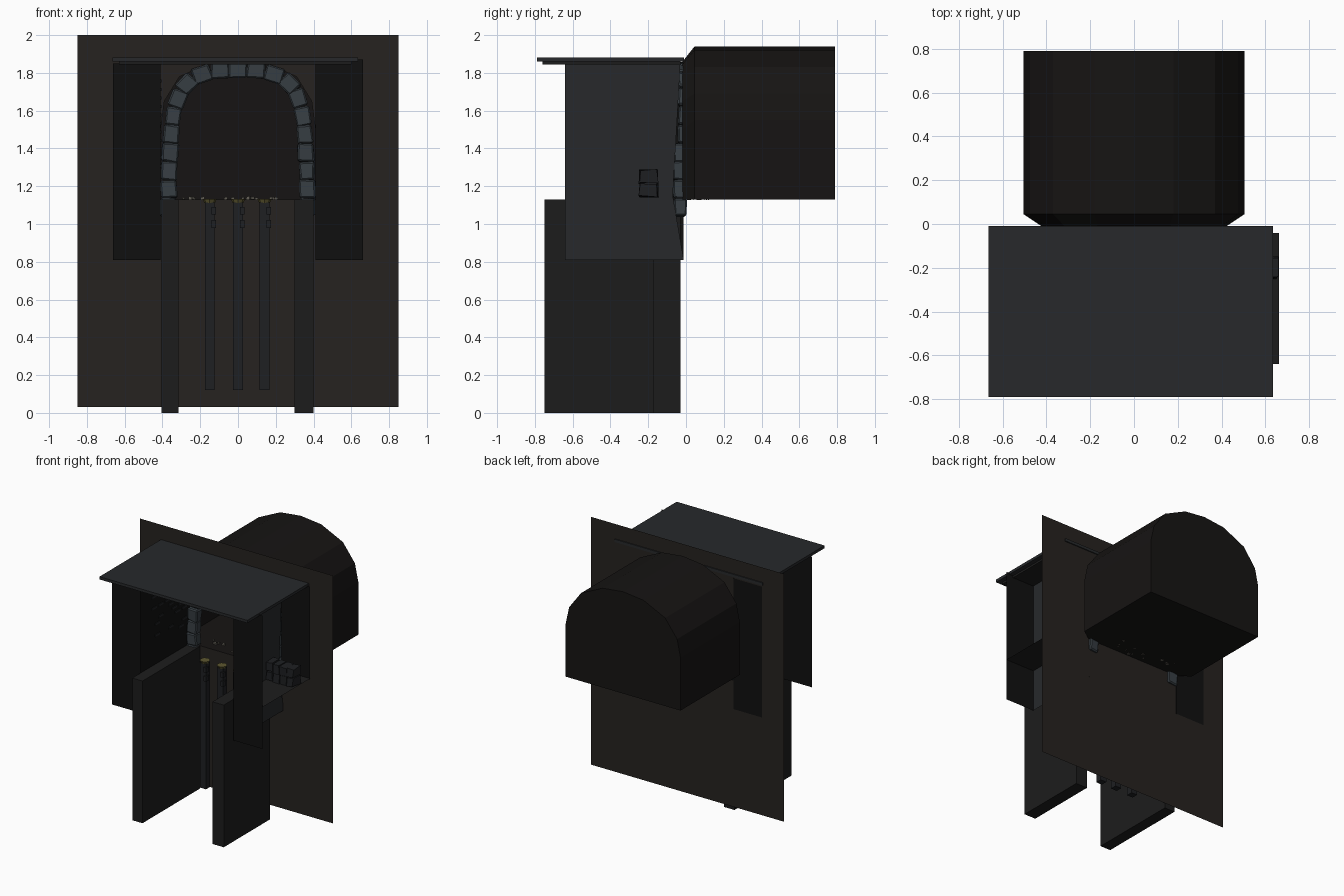
import bpy, bmesh, math, random
from mathutils import Vector, Matrix

if "Cube" in bpy.data.objects:
    bpy.data.objects.remove(bpy.data.objects["Cube"])

random.seed(4)


def mat(name, r, g, b):
    m = bpy.data.materials.new(name)
    m.diffuse_color = (r, g, b, 1)
    m.use_nodes = True
    m.node_tree.nodes["Principled BSDF"].inputs["Base Color"].default_value = m.diffuse_color
    return m


WALL = mat("brown_plaster", .019, .016, .014)
BLACK = mat("soot", .005, .005, .005)
CAVE = mat("dark_clay", .008, .007, .0065)
SLATE = mat("slate", .02, .022, .024)
STONE = mat("stone", .038, .048, .056)
IRON = mat("iron", .013, .014, .016)
GOLD = mat("brass", .11, .095, .03)
EMBER = mat("pale_ash", .12, .11, .09)
DARK = mat("dark_slate", .012, .012, .012)


def finish(bm, name, m):
    bmesh.ops.recalc_face_normals(bm, faces=bm.faces)
    me = bpy.data.meshes.new(name)
    bm.to_mesh(me)
    bm.free()
    me.materials.append(m)
    ob = bpy.data.objects.new(name, me)
    bpy.context.collection.objects.link(ob)
    return ob


def add_box(bm, x0, x1, y0, y1, z0, z1, rot=None, jitter=0):
    c = Vector(((x0 + x1) / 2, (y0 + y1) / 2, (z0 + z1) / 2))
    M = Matrix.Translation(c) @ (rot or Matrix()) @ Matrix.Diagonal((x1 - x0, y1 - y0, z1 - z0, 1))
    verts = bmesh.ops.create_cube(bm, size=1, matrix=M)["verts"]
    for v in verts:
        v.co += Vector([random.uniform(-jitter, jitter) for _ in range(3)])


def box(name, m, *dims):
    bm = bmesh.new()
    add_box(bm, *dims)
    return finish(bm, name, m)


def sheets(name, m, *quads):
    bm = bmesh.new()
    for q in quads:
        bm.faces.new([bm.verts.new(p) for p in q])
    bmesh.ops.remove_doubles(bm, verts=bm.verts, dist=.0005)
    return finish(bm, name, m)


def front_sheet(x0, x1, y, z0, z1):
    return [(x0, y, z0), (x1, y, z0), (x1, y, z1), (x0, y, z1)]


def side_sheet(x, y0, y1, z0, z1):
    return [(x, y0, z0), (x, y1, z0), (x, y1, z1), (x, y0, z1)]


def mirror_profile(half):
    return half + [(-x, z) for x, z in reversed(half) if x]


Y = -.018  # plane of the chimney wall
opening = mirror_profile([(.41, 1.13), (.41, 1.5), (.39, 1.65), (.31, 1.78), (.16, 1.845), (0, 1.86)])
vault = mirror_profile([(.505, 1.13), (.505, 1.55), (.475, 1.69), (.37, 1.83), (.18, 1.92), (0, 1.94)])

# Chimney wall with arched hole
bm = bmesh.new()
edges = []
for loop in (opening, [(-.85, .03), (.85, .03), (.85, 2), (-.85, 2)]):
    vs = [bm.verts.new((x, Y, z)) for x, z in loop]
    edges += [bm.edges.new((vs[i - 1], vs[i])) for i in range(len(vs))]
bmesh.ops.triangle_fill(bm, edges=edges, use_beauty=True, normal=(0, -1, 0))
finish(bm, "chimney_wall", WALL)

# Vaulted oven chamber, open at the front
bm = bmesh.new()
rings = [[bm.verts.new((x, y, z)) for x, z in prof]
         for prof, y in ((opening, Y), (vault, .045), (vault, .79))]
for a, b in zip(rings, rings[1:]):
    for i in range(len(a)):
        bm.faces.new((a[i - 1], a[i], b[i], b[i - 1]))
bm.faces.new(rings[-1])
finish(bm, "oven_chamber", CAVE)

# Arch stones laid along a centre line
half = [(.37, 1.04), (.365, 1.3), (.348, 1.58), (.31, 1.70), (.24, 1.775), (.14, 1.808), (0, 1.818)]
line = [Vector((x, 0, z)) for x, z in mirror_profile(half)]
total = sum((b - a).length for a, b in zip(line, line[1:]))


def along(d):
    for a, b in zip(line, line[1:]):
        n = (b - a).length
        if d <= n:
            return a + (b - a) * d / n
        d -= n
    return line[-1].copy()


bm = bmesh.new()
count = 21
for i in range(count):
    p, q = along(total * i / count), along(total * (i + 1) / count)
    c, t = (p + q) / 2, q - p
    rot = Matrix.Rotation(math.atan2(t.x, t.z) + random.uniform(-.06, .06), 4, 'Y')
    depth = -.066 if c.z < 1.46 else -.04
    w = random.uniform(.038, .044)
    h = t.length / 2
    add_box(bm, c.x - w, c.x + w, depth, .002, c.z - h, c.z + h, rot, .005)
ob = finish(bm, "arch_stones", STONE)
bev = ob.modifiers.new("chipped_edges", 'BEVEL')
bev.width = .008
bev.segments = 1

# Canopy slab and its underside
box("canopy_slab", SLATE, -.665, .635, -.79, -.01, 1.86, 1.882)
box("canopy_underside", DARK, -.63, .60, -.76, -.03, 1.845, 1.86)

# Side recesses: front, inner and back sheets
sheets("left_recess", BLACK, front_sheet(-.662, -.41, -.64, .81, 1.85),
       side_sheet(-.41, -.64, -.012, .81, 1.85), front_sheet(-.662, -.41, -.012, .81, 1.85))
sheets("right_recess", BLACK, front_sheet(.41, .662, -.64, .81, 1.87),
       front_sheet(.41, .662, -.04, 1.13, 1.87))
sheets("right_inner_panel", SLATE, [(.41, -.64, .81), (.41, -.012, .81), (.41, -.07, 1.15),
                                    (.41, -.03, 1.85), (.41, -.64, 1.85)])
sheets("right_shelf", DARK, [(.41, -.64, 1.14), (.662, -.64, 1.14), (.662, -.04, 1.14), (.41, -.04, 1.14)])

# Stones stacked on the right shelf
bm = bmesh.new()
for i in range(4):
    for j in range(2):
        x, z = .42 + .06 * i, 1.145 + .072 * j
        add_box(bm, x, x + .056, -.245, -.15, z, z + .068, None, .006)
finish(bm, "shelf_stones", IRON)

# Protruding bricks on the inner panels
bm = bmesh.new()
for row in range(11):
    for col in range(5):
        if random.random() < .6:
            y = -.5 + .085 * col + .04 * (row % 2)
            z = 1.3 + .045 * row
            add_box(bm, -.413, -.405, y, y + .06, z, z + .016)
finish(bm, "panel_bricks", IRON)

# Hearth side walls
box("left_hearth_wall", DARK, -.405, -.315, -.75, -.03, 0, 1.13)
box("right_hearth_wall", DARK, .30, .40, -.75, -.17, 0, 1.13)

# Iron bars with brackets and brass caps
for n, x in enumerate((-.15, 0, .14)):
    bm = bmesh.new()
    add_box(bm, x - .026, x + .026, -.225, -.175, .12, 1.115)
    for z in (.98, 1.05):
        add_box(bm, x + .01, x + .034, -.235, -.2, z, z + .04)
    finish(bm, f"iron_bar_{n + 1}", IRON)
    bm = bmesh.new()
    bmesh.ops.create_cone(bm, cap_ends=True, segments=8, radius1=.028, radius2=.038, depth=.022,
                          matrix=Matrix.Translation((x, -.2, 1.122)))
    finish(bm, f"brass_cap_{n + 1}", GOLD)

# Ash lumps at the oven mouth
bm = bmesh.new()
for i in range(14):
    x, y, s = random.uniform(-.3, .31), random.uniform(.0, .16), random.uniform(.006, .011)
    add_box(bm, x - s, x + s, y - s, y + s, 1.13, 1.13 + 1.5 * s, None, .003)
finish(bm, "ash_lumps", EMBER)
